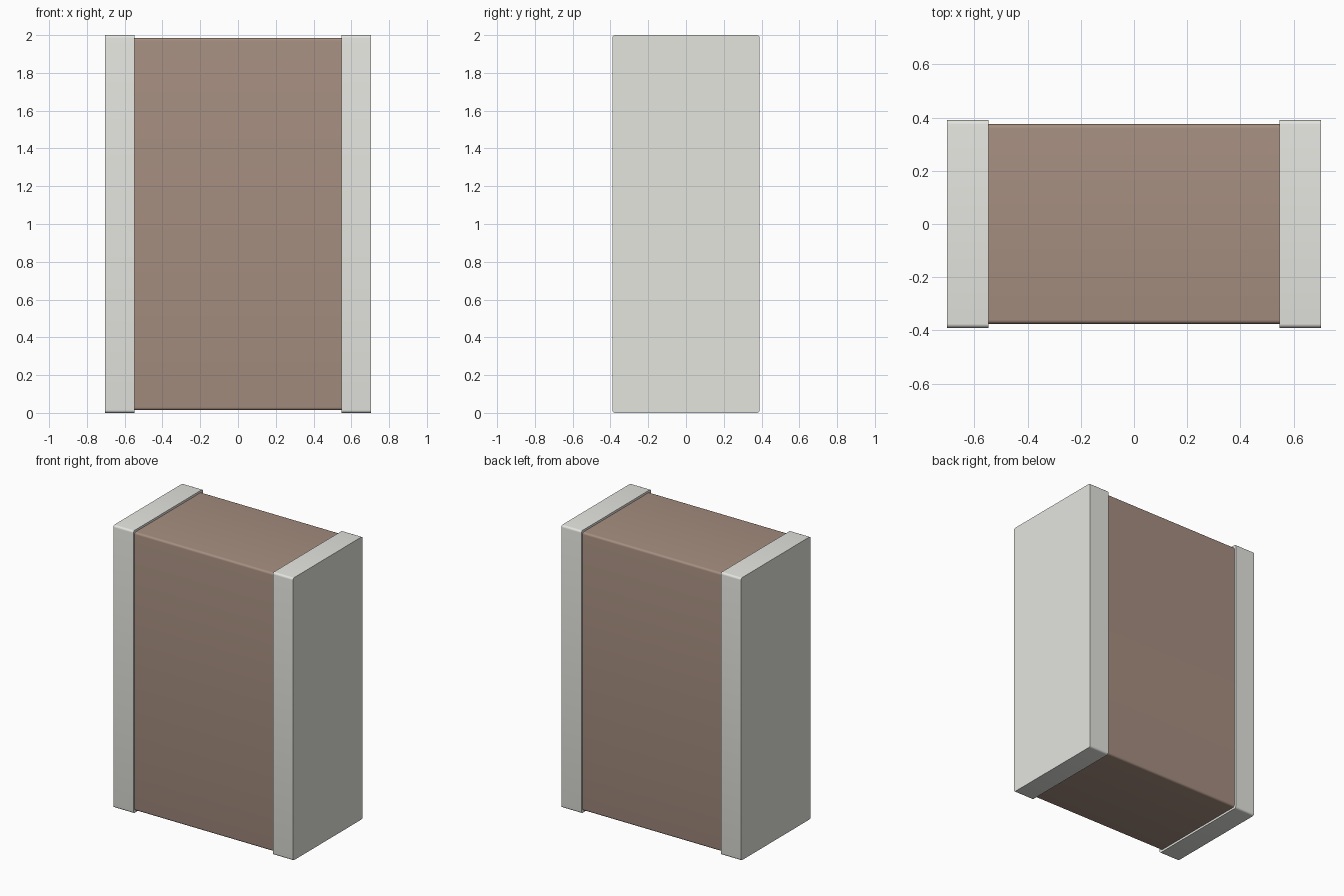
import bpy, bmesh, math

if "Cube" in bpy.data.objects:
    bpy.data.objects.remove(bpy.data.objects["Cube"])


def material(name, rgb):
    mat = bpy.data.materials.new(name)
    mat.diffuse_color = (*rgb, 1.0)
    mat.use_nodes = True
    mat.node_tree.nodes["Principled BSDF"].inputs["Base Color"].default_value = mat.diffuse_color
    return mat


def rounded_bar(name, x0, x1, half_y, z0, z1, radius, mat):
    """Box running along x whose four lengthwise edges are rounded."""
    bm = bmesh.new()
    bmesh.ops.create_cube(bm, size=1.0)
    for v in bm.verts:
        v.co.x = x1 if v.co.x > 0 else x0
        v.co.y = half_y if v.co.y > 0 else -half_y
        v.co.z = z1 if v.co.z > 0 else z0
    long_edges = [e for e in bm.edges
                  if abs(e.verts[0].co.x - e.verts[1].co.x) > 1e-4]
    bmesh.ops.bevel(bm, geom=long_edges, offset=radius, offset_type='OFFSET',
                    segments=5, profile=0.5, affect='EDGES')
    bmesh.ops.recalc_face_normals(bm, faces=bm.faces[:])
    mesh = bpy.data.meshes.new(name)
    bm.to_mesh(mesh)
    bm.free()
    mesh.materials.append(mat)
    obj = bpy.data.objects.new(name, mesh)
    bpy.context.collection.objects.link(obj)
    bpy.ops.object.select_all(action='DESELECT')
    obj.select_set(True)
    bpy.context.view_layer.objects.active = obj
    bpy.ops.object.shade_smooth_by_angle(angle=math.radians(30))
    return obj


brown = material("ceramic_brown", (0.379, 0.270, 0.215))
metal = material("metal_grey", (0.78, 0.785, 0.74))

# Ceramic body between the caps
rounded_bar("ceramic_body", -0.547, 0.547, 0.375, 0.015, 1.985, 0.015, brown)

# Slightly larger metal end caps
for side, x0, x1 in (("left", -0.703, -0.547), ("right", 0.547, 0.703)):
    rounded_bar(side + "_end_cap", x0, x1, 0.39, 0.0, 2.0, 0.015, metal)
